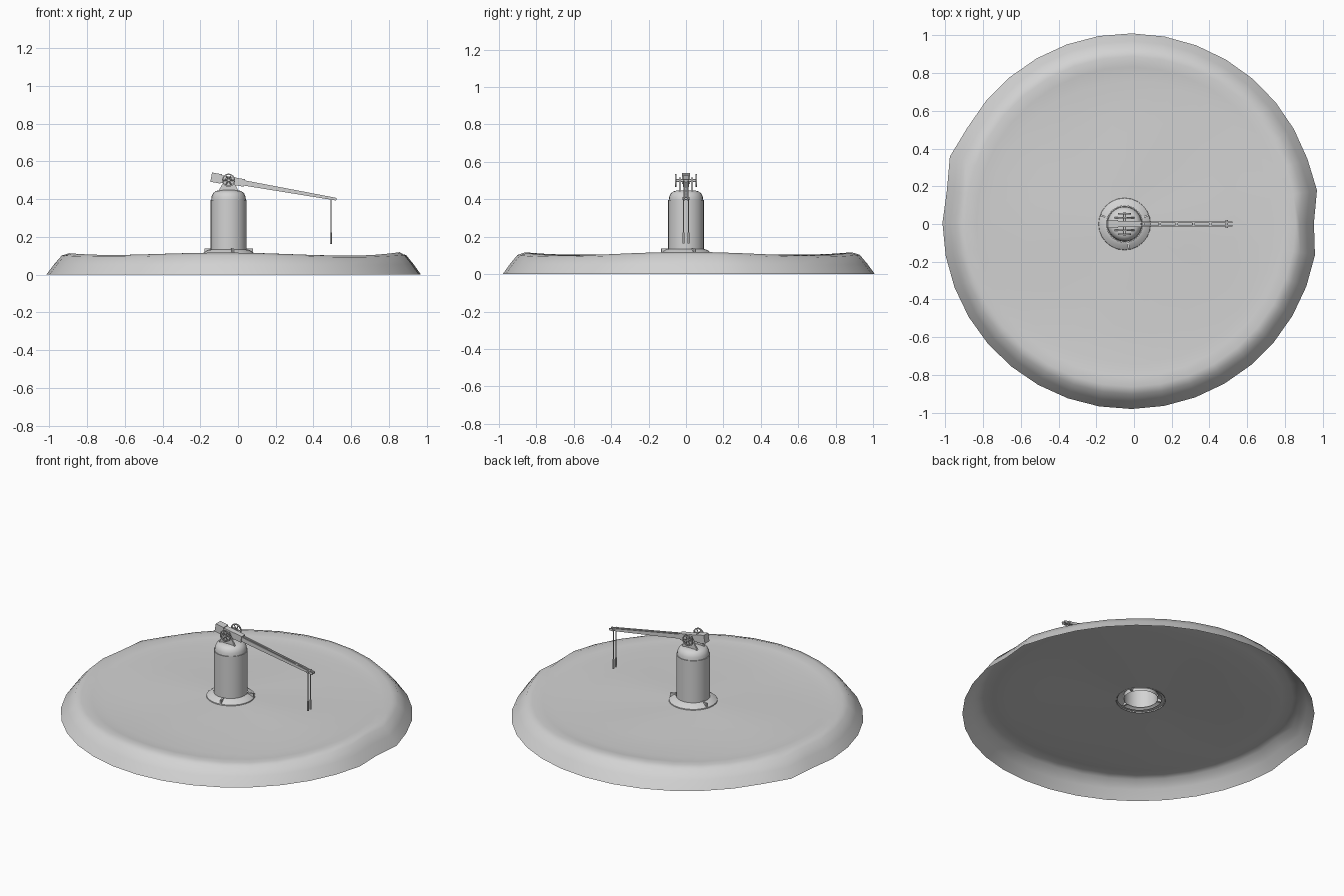
import bpy, bmesh
from math import sin, cos, pi, radians, atan2, hypot
from mathutils import Vector, Matrix

cube = bpy.data.objects.get("Cube")
if cube:
    bpy.data.objects.remove(cube, do_unlink=True)

grey = bpy.data.materials.new("plain_grey")
grey.use_nodes = True
grey.diffuse_color = (0.65, 0.65, 0.65, 1)
grey.node_tree.nodes["Principled BSDF"].inputs["Base Color"].default_value = (0.65, 0.65, 0.65, 1)

TX = -0.05                                  # tower axis
PIVOT = Vector((TX, 0, 0.5))                # boom pivot
TILT = Matrix.Translation(PIVOT) @ Matrix.Rotation(radians(10), 4, 'Y')


def finish(bm, name, smooth=None):
    me = bpy.data.meshes.new(name)
    bmesh.ops.recalc_face_normals(bm, faces=bm.faces)
    bm.to_mesh(me)
    bm.free()
    me.materials.append(grey)
    ob = bpy.data.objects.new(name, me)
    bpy.context.collection.objects.link(ob)
    if smooth:
        bpy.ops.object.select_all(action='DESELECT')
        ob.select_set(True)
        bpy.context.view_layer.objects.active = ob
        bpy.ops.object.shade_smooth_by_angle(angle=radians(smooth))
    return ob


def skin(bm, rings):
    """Join consecutive closed rings of points with quads."""
    loops = [[bm.verts.new(p) for p in ring] for ring in rings]
    for a, b in zip(loops, loops[1:]):
        for i in range(len(a)):
            j = (i + 1) % len(a)
            bm.faces.new((a[i], a[j], b[j], b[i]))
    return loops


def lathe(name, profile, sides=24, cap=False):
    bm = bmesh.new()
    loops = skin(bm, [[(TX + r * cos(2 * pi * i / sides), r * sin(2 * pi * i / sides), z)
                       for i in range(sides)] for r, z in profile])
    if cap:
        bm.faces.new(loops[-1])
    return finish(bm, name, 35)


def box(name, center, size, matrix=Matrix()):
    bm = bmesh.new()
    bmesh.ops.create_cube(bm, size=1, matrix=matrix @ Matrix.Translation(center)
                          @ Matrix.Diagonal((*size, 1)))
    return finish(bm, name)


def rod(name, a, b, radius, sides=8):
    a, b = Vector(a), Vector(b)
    d = b - a
    m = Matrix.Translation((a + b) / 2) @ d.to_track_quat('Z', 'Y').to_matrix().to_4x4()
    bm = bmesh.new()
    bmesh.ops.create_cone(bm, cap_ends=True, segments=sides, radius1=radius,
                          radius2=radius, depth=d.length, matrix=m)
    return finish(bm, name, 50)


# Mound: open shell with an uneven crest, a shallow dip and a central hole
def mound_ring(r, z, wave):
    shift = Vector((-0.012, 0.006, 0)).lerp(Vector((TX, 0, 0)), max(0, 1 - r / 0.5))
    ring = []
    for i in range(36):
        t = radians(10 * i)
        edge = {0: 0.978, 1: 1.008, 16: 1.02, 17: 0.99}.get(i, 1)
        k = r * (edge if r > 0.9 else 1) * (1 + 0.012 * r * cos(t - 2.3))
        lift = wave * cos(4 * t) + 0.4 * wave * sin(3 * t + 9 * r)
        ring.append(shift + Vector((k * cos(t), k * sin(t), z + lift)))
    return ring


bm = bmesh.new()
skin(bm, [mound_ring(*p) for p in (
    (0.995, 0, 0), (0.955, 0.053, 0.002), (0.915, 0.098, 0.005), (0.875, 0.109, 0.007),
    (0.82, 0.102, 0.005), (0.75, 0.098, 0.003), (0.55, 0.099, 0.003),
    (0.35, 0.103, 0.002), (0.2, 0.106, 0.001), (0.125, 0.107, 0))])
finish(bm, "mound", 80)

# Tower with flared foot and rounded shoulder, open underneath
lathe("tower_foot", [(0.14, 0.1), (0.137, 0.112), (0.112, 0.13), (0.097, 0.134)])
lathe("tower_body", [(0.096, 0.11), (0.096, 0.395)])
lathe("tower_shoulder", [(0.096, 0.395), (0.092, 0.395), (0.09, 0.413), (0.082, 0.431),
                         (0.068, 0.442), (0.05, 0.447)], cap=True)
for angle in (40, 160, 280):
    turn = Matrix.Translation((TX, 0, 0)) @ Matrix.Rotation(radians(angle - 20 * (angle == 40)), 4, 'Z')
    box("foot_rib", (0.117, 0, 0.125), (0.036, 0.01, 0.026), turn)

# Pair of triangular support brackets
for side, label in ((-1, "right"), (1, "left")):
    bm = bmesh.new()
    outline = [(-0.055, 0.44), (0.055, 0.44), (0.012, 0.517), (-0.012, 0.517)]
    skin(bm, [[(TX + x, side * y, z) for x, z in outline] for y in (0.028, 0.038)])
    bmesh.ops.holes_fill(bm, edges=bm.edges)
    finish(bm, label + "_bracket")

# Pivot axle and spoked hand wheels
rod("pivot_axle", (TX, -0.06, 0.5), (TX, 0.06, 0.5), 0.008)
for side in (-1, 1):
    y = side * 0.054
    bm = bmesh.new()
    section = [(0.029, -0.004), (0.035, -0.004), (0.035, 0.004), (0.029, 0.004), (0.029, -0.004)]
    skin(bm, [[(TX + r * cos(pi * i / 10), y + d, 0.5 + r * sin(pi * i / 10))
               for i in range(20)] for r, d in section])
    bmesh.ops.remove_doubles(bm, verts=bm.verts, dist=0.0001)
    finish(bm, "wheel_rim", 35)
    for i in range(3):
        c, s = 0.031 * cos(pi * i / 3), 0.031 * sin(pi * i / 3)
        rod("wheel_spoke", (TX - c, y, 0.5 - s), (TX + c, y, 0.5 + s), 0.003, 6)

# Boom: counterweight box, sleeve and tapered twin rails
box("counterweight", (-0.066, 0, 0), (0.055, 0.044, 0.05), TILT)
box("boom_sleeve", (0.02, 0, 0), (0.13, 0.034, 0.04), TILT)
for side in (-1, 1):
    bm = bmesh.new()
    skin(bm, [[(x, side * 0.009 + dy, dz) for dy, dz in
               ((-0.004, -h), (0.004, -h), (0.004, h), (-0.004, h))]
              for x, h in ((0.08, 0.014), (0.58, 0.007))])
    bmesh.ops.holes_fill(bm, edges=bm.edges)
    bm.transform(TILT)
    finish(bm, "boom_rail")
for i in range(6):
    box("boom_tie", (0.1 + 0.09 * i, 0, 0), (0.012, 0.016, 0.01), TILT)
tip = TILT @ Vector((0.55, 0, 0))
rod("tip_pin", tip - Vector((0, 0.02, 0)), tip + Vector((0, 0.02, 0)), 0.007)

# Hanging lines with weighted ends
for side in (-1, 1):
    top = Vector((tip.x, side * 0.013, tip.z))
    rod("hanging_line", top, (top.x, top.y, 0.2), 0.003, 6)
    rod("line_weight", (top.x, top.y, 0.222), (top.x, top.y, 0.163), 0.0055, 8)
